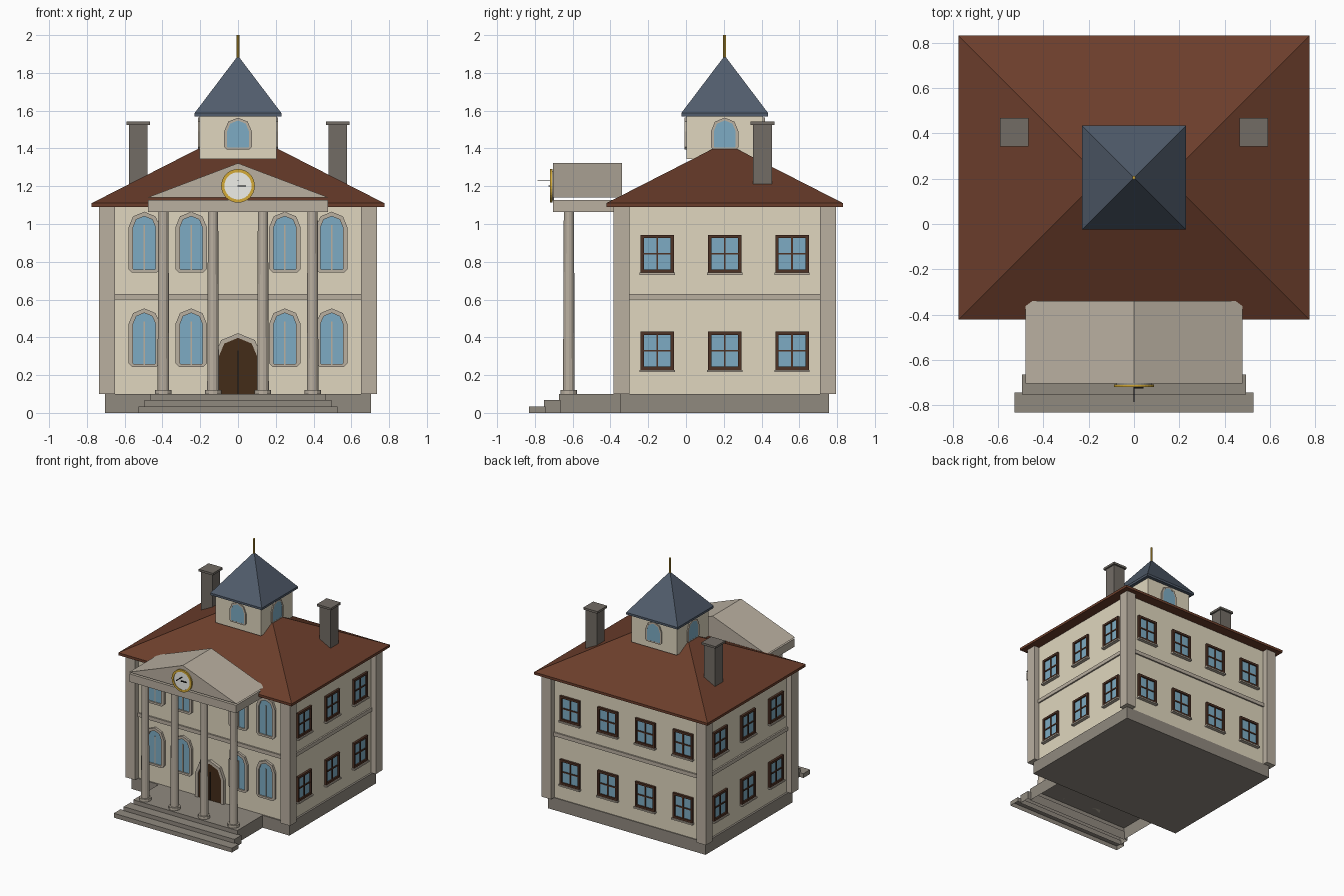
import bpy, bmesh
from math import sin, cos, pi, radians
from mathutils import Matrix, Vector

if "Cube" in bpy.data.objects:
    bpy.data.objects.remove(bpy.data.objects["Cube"])


def colour(name, hexa):
    m = bpy.data.materials.new(name)
    m.diffuse_color = [(int(hexa[i:i + 2], 16) / 255) ** 2.2 for i in (0, 2, 4)] + [1]
    m.use_nodes = True
    m.node_tree.nodes["Principled BSDF"].inputs["Base Color"].default_value = m.diffuse_color
    return m


WALL = colour("wall_cream", "dfd5bd")
TRIM = colour("trim_stone", "b8ae9f")
BASE = colour("base_stone", "8f887e")
ROOF = colour("roof_red", "6b402f")
SLATE = colour("slate", "525d6c")
GLASS = colour("glass", "7caac2")
WOOD = colour("dark_wood", "45301f")
SASH = colour("sash_brown", "4f3529")
STONE = colour("chimney_stone", "726c65")
GOLD = colour("gold", "d2a83a")
WHITE = colour("clock_white", "eeeee8")
BLACK = colour("black", "181818")

CY = 0.205                  # middle of the main block in y
WX, WY = 0.69, 0.545        # half sizes of the main block


def finish(name, bm, mat, xf=None):
    if xf:
        bm.transform(xf)
    bmesh.ops.recalc_face_normals(bm, faces=bm.faces)
    me = bpy.data.meshes.new(name)
    bm.to_mesh(me)
    bm.free()
    me.materials.append(mat)
    ob = bpy.data.objects.new(name, me)
    bpy.context.collection.objects.link(ob)
    return ob


def box(name, x0, x1, y0, y1, z0, z1, mat, xf=None, open_below=False):
    bm = bmesh.new()
    bmesh.ops.create_cube(bm, size=1)
    for v in bm.verts:
        v.co = Vector(((x0 + x1) / 2 + v.co.x * (x1 - x0),
                       (y0 + y1) / 2 + v.co.y * (y1 - y0),
                       (z0 + z1) / 2 + v.co.z * (z1 - z0)))
    if open_below:
        bm.normal_update()
        bmesh.ops.delete(bm, geom=[f for f in bm.faces if f.normal.z < -0.9], context='FACES_ONLY')
    return finish(name, bm, mat, xf)


def prism(name, pts, y0, y1, mat, xf=None):
    """Profile in x-z pushed from y0 to y1."""
    bm = bmesh.new()
    a, b = ([bm.verts.new((x, y, z)) for x, z in pts] for y in (y0, y1))
    bm.faces.new(a)
    bm.faces.new(b)
    for i in range(len(pts)):
        j = (i + 1) % len(pts)
        bm.faces.new((a[i], a[j], b[j], b[i]))
    return finish(name, bm, mat, xf)


def ring(name, outer, inner, y0, y1, mat, xf=None):
    """Frame between two profiles with the same number of points."""
    bm = bmesh.new()
    loops = [[bm.verts.new((x, y, z)) for x, z in p]
             for p, y in ((outer, y0), (outer, y1), (inner, y1), (inner, y0))]
    for k in range(4):
        p, q = loops[k], loops[(k + 1) % 4]
        for i in range(len(outer)):
            j = (i + 1) % len(outer)
            bm.faces.new((p[i], p[j], q[j], q[i]))
    return finish(name, bm, mat, xf)


def cone(name, x, y, z0, z1, r0, r1, n, mat, xf=None):
    bm = bmesh.new()
    bmesh.ops.create_cone(bm, cap_ends=True, segments=n, radius1=r0, radius2=r1, depth=z1 - z0)
    bm.transform(Matrix.Translation((x, y, (z0 + z1) / 2)))
    return finish(name, bm, mat, xf)


def hip(name, hx, hy, tx, ty, z0, z1, z2, mat):
    """Hipped roof: eave slab from z0 to z1, then slopes to a small top at z2."""
    bm = bmesh.new()
    loops = [[bm.verts.new((sx * x, CY + sy * y, z)) for sx, sy in ((-1, -1), (1, -1), (1, 1), (-1, 1))]
             for x, y, z in ((hx, hy, z0), (hx, hy, z1), (tx, ty, z2))]
    bm.faces.new(loops[0])
    bm.faces.new(loops[2])
    for p, q in zip(loops, loops[1:]):
        for i in range(4):
            j = (i + 1) % 4
            bm.faces.new((p[i], p[j], q[j], q[i]))
    return finish(name, bm, mat)


def arch(h, z0, z1, cut=0.0):
    """Outline with a four-sided arch on top and cut lower corners."""
    top = [(h * cos(k * pi / 4), z1 - h + h * sin(k * pi / 4)) for k in range(5)]
    low = [(-h, z0 + cut), (-h + cut, z0), (h - cut, z0), (h, z0 + cut)] if cut else [(-h, z0), (h, z0)]
    return top + low


def side(deg, along, hx=WX, hy=WY):
    """Place a part built facing -y on one of the four faces."""
    d = hy if deg in (0, 180) else hx
    return (Matrix.Translation((0, CY, 0)) @ Matrix.Rotation(radians(deg), 4, 'Z')
            @ Matrix.Translation((along, -d, 0)))


def arch_window(name, h, z0, z1, xf, w=0.024, cut=0.02, d=0.018):
    ring(name + "_frame", arch(h, z0, z1, cut), arch(h - w, z0 + w * 0.7, z1 - w, 0.004), 0.005, -d, TRIM, xf)
    prism(name + "_glass", arch(h - w + 0.003, z0 + 0.01, z1 - w + 0.003), 0.005, -0.008, GLASS, xf)


def sash_window(z0, z1, xf, h=0.088, t=0.017):
    rect = lambda a, b, c: [(-a, b), (a, b), (a, c), (-a, c)]
    ring("sash_frame", rect(h, z0, z1), rect(h - t, z0 + t, z1 - t), 0.005, -0.018, SASH, xf)
    prism("sash_glass", rect(h - t + 0.002, z0 + t - 0.002, z1 - t + 0.002), 0.005, -0.006, GLASS, xf)
    box("sash_upright", -0.005, 0.005, -0.012, 0, z0 + t, z1 - t, SASH, xf)
    zm = (z0 + z1) / 2
    box("sash_crossbar", -h + t, h - t, -0.012, 0, zm - 0.005, zm + 0.005, SASH, xf)
    box("window_sill", -h - 0.005, h + 0.005, -0.027, 0.005, z0 - 0.012, z0, TRIM, xf)


# main block
box("foundation", -0.705, 0.705, -0.35, 0.757, 0, 0.1, BASE)
box("walls", -WX, WX, CY - WY, CY + WY, 0.1, 1.09, WALL)
box("floor_band", -WX - 0.012, WX + 0.012, CY - WY - 0.012, CY + WY + 0.012, 0.6, 0.63, TRIM)
for sx in (-1, 1):
    for sy in (-1, 1):
        x, y = sx * 0.6925, CY + sy * 0.5475
        box("corner_pilaster", x - 0.0425, x + 0.0425, y - 0.0425, y + 0.0425, 0.1, 1.092, TRIM)
hip("main_roof", 0.775, 0.627, 0.213, 0.065, 1.09, 1.11, 1.397, ROOF)

# windows on both floors
for z0, z1 in ((0.742, 0.943), (0.228, 0.43)):
    for a in (-0.357, 0, 0.357):
        sash_window(z0, z1, side(90, a))
        sash_window(z0, z1, side(270, a))
    for a in (-0.505, -0.168, 0.168, 0.505):
        sash_window(z0, z1, side(180, a))
for z0, z1 in ((0.742, 1.065), (0.243, 0.553)):
    for a in (-0.496, -0.248, 0.248, 0.496):
        arch_window("arched_window", 0.084, z0, z1, side(0, a))
        box("arched_mullion", -0.004, 0.004, -0.014, 0, z0 + 0.015, z1 - 0.07, TRIM, side(0, a))

# front door
ring("door_surround", arch(0.127, 0.1, 0.422), arch(0.103, 0.1, 0.397), 0.005, -0.025, TRIM, side(0, 0))
prism("door", arch(0.105, 0.1, 0.398), 0.005, -0.018, WOOD, side(0, 0))
box("door_seam", -0.003, 0.003, -0.02, 0, 0.1, 0.33, BLACK, side(0, 0))

# porch floor and steps, hollow underneath
box("porch_floor", -0.465, 0.465, -0.673, -0.345, 0, 0.1, BASE, open_below=True)
box("upper_step", -0.495, 0.495, -0.753, -0.665, 0, 0.067, BASE, open_below=True)
box("lower_step", -0.528, 0.528, -0.832, -0.745, 0, 0.035, BASE, open_below=True)

# columns
for x in (-0.395, -0.132, 0.132, 0.395):
    cone("column_base", x, -0.62, 0.1, 0.122, 0.044, 0.044, 12, TRIM)
    cone("column_shaft", x, -0.62, 0.12, 1.067, 0.031, 0.027, 12, TRIM)

# pediment
box("entablature", -0.477, 0.477, -0.705, -0.335, 1.063, 1.127, TRIM)
prism("pediment", [(-0.48, 1.14), (0.48, 1.14), (0, 1.322)], -0.705, -0.34, TRIM)

# clock
upright = Matrix.Translation((0, -0.705, 1.202)) @ Matrix.Rotation(pi / 2, 4, 'X')
cone("clock_face", 0, 0, -0.005, 0.01, 0.078, 0.078, 32, WHITE, upright)
disc = lambda r: [(r * cos(k * pi / 16), 1.202 + r * sin(k * pi / 16)) for k in range(32)]
ring("clock_rim", disc(0.089), disc(0.072), -0.708, -0.72, GOLD)
box("hour_hand", -0.003, 0.042, -0.727, -0.718, 1.199, 1.205, BLACK)
box("minute_hand", -0.003, 0.003, -0.787, -0.712, 1.229, 1.234, BLACK)

# cupola
box("cupola", -0.203, 0.203, CY - 0.203, CY + 0.203, 1.345, 1.572, WALL)
for deg in (0, 90, 180, 270):
    arch_window("cupola_window", 0.073, 1.395, 1.563, side(deg, 0, 0.203, 0.203), w=0.015, cut=0.012, d=0.009)
hip("cupola_roof", 0.23, 0.23, 0.003, 0.003, 1.57, 1.587, 1.887, SLATE)
cone("spire", 0, CY, 1.85, 2.0, 0.008, 0.008, 8, GOLD)

# chimneys
for x in (-0.528, 0.528):
    box("chimney", x - 0.05, x + 0.05, 0.355, 0.455, 1.2, 1.53, STONE)
    box("chimney_cap", x - 0.063, x + 0.063, 0.342, 0.468, 1.525, 1.542, STONE)
